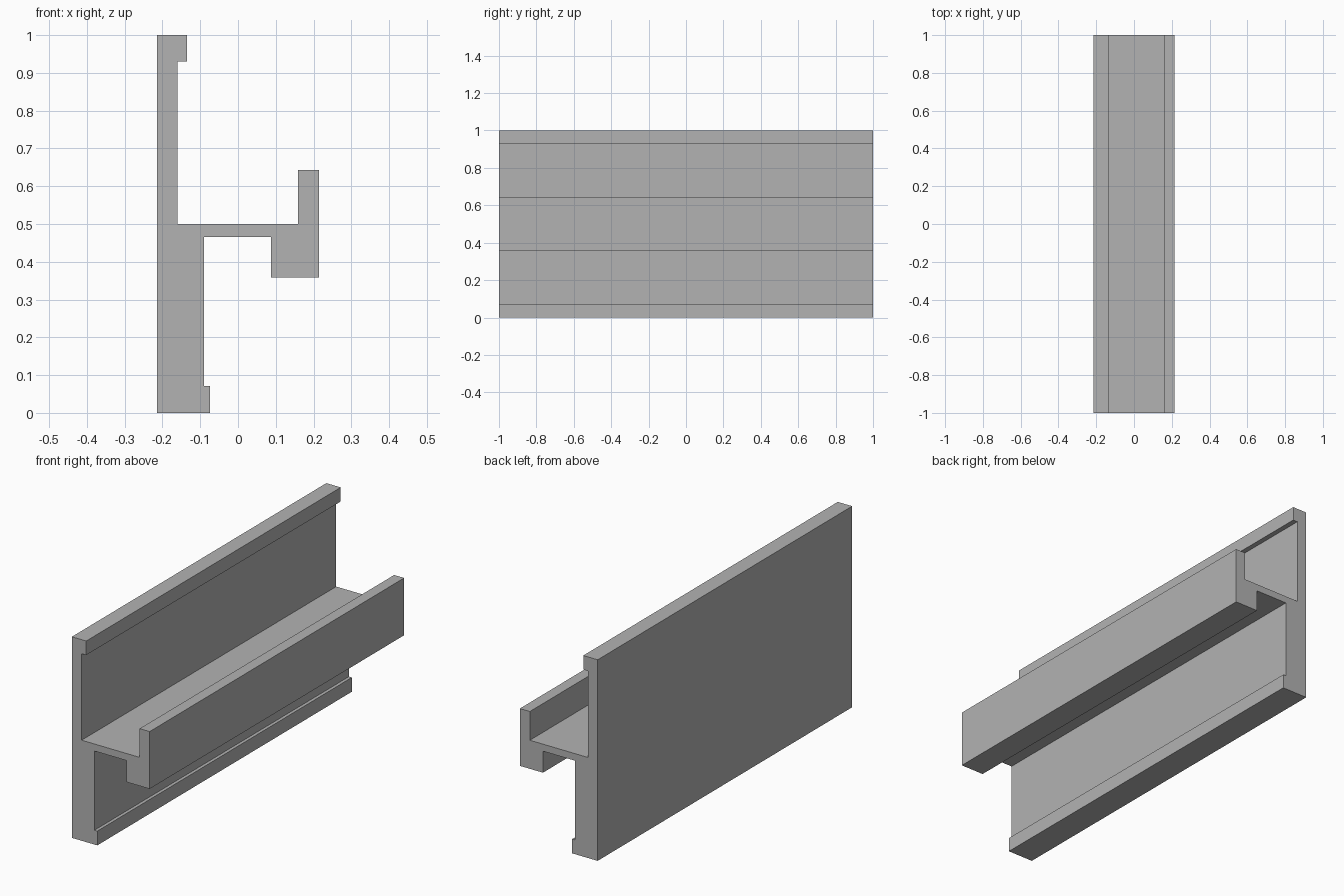
import bpy
import bmesh

cube = bpy.data.objects.get("Cube")
if cube:
    bpy.data.objects.remove(cube, do_unlink=True)

LENGTH = 2.0

# Plain grey material
grey = bpy.data.materials.new("plain grey")
grey.use_nodes = True
colour = (0.45, 0.45, 0.45, 1.0)
grey.diffuse_color = colour
grey.node_tree.nodes["Principled BSDF"].inputs["Base Color"].default_value = colour

# Cross-section (x, z): wall with top lip, shelf with hooked edge, thick foot
profile = [
    (-0.214, 0.0), (-0.074, 0.0), (-0.074, 0.071), (-0.09, 0.071),
    (-0.09, 0.465), (0.087, 0.465), (0.087, 0.358), (0.214, 0.358),
    (0.214, 0.643), (0.159, 0.643), (0.159, 0.5), (-0.16, 0.5),
    (-0.16, 0.93), (-0.135, 0.93), (-0.135, 1.0), (-0.214, 1.0),
]

# Extrude the section along the rail's length
bm = bmesh.new()
section = bm.faces.new([bm.verts.new((x, -LENGTH / 2, z)) for x, z in profile])
result = bmesh.ops.extrude_face_region(bm, geom=[section], use_keep_orig=True)
moved = [v for v in result["geom"] if isinstance(v, bmesh.types.BMVert)]
bmesh.ops.translate(bm, verts=moved, vec=(0, LENGTH, 0))
bmesh.ops.recalc_face_normals(bm, faces=bm.faces)

mesh = bpy.data.meshes.new("extruded_rail")
bm.to_mesh(mesh)
bm.free()
mesh.materials.append(grey)
rail = bpy.data.objects.new("extruded_rail", mesh)
bpy.context.collection.objects.link(rail)
